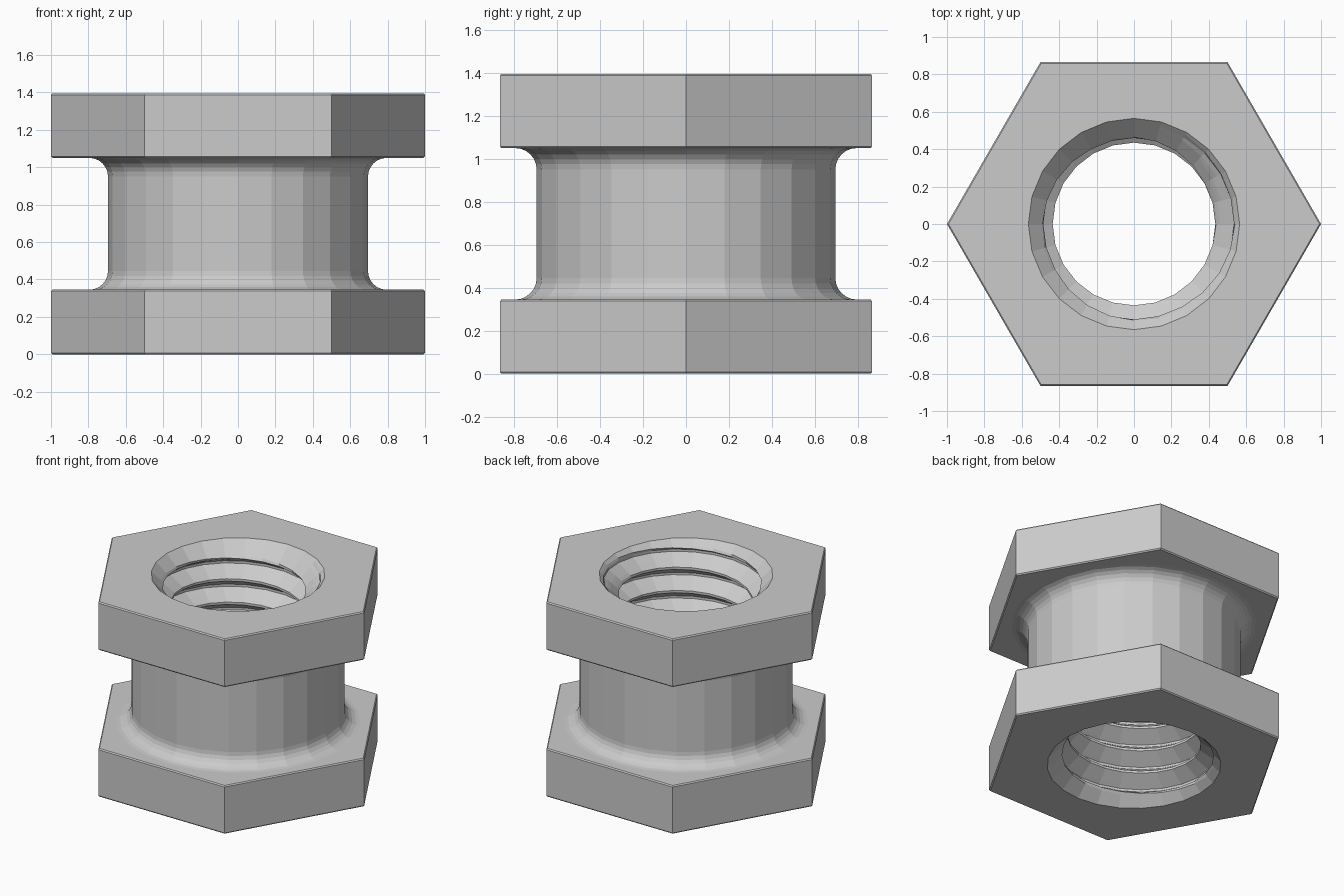
import bpy, bmesh
from math import pi, cos, sin

if "Cube" in bpy.data.objects:
    bpy.data.objects.remove(bpy.data.objects["Cube"])

SEG = 24                 # sides of neck and bore
H = 1.395                # total height
FLANGE = 0.345           # thickness of each hex flange
NECK, FILLET = 0.695, 0.10
MINOR, MAJOR, PITCH = 0.435, 0.535, 0.167
RIM = 0.565              # bore radius at the end faces
BEV = 0.008


def hex_radius(a, size):
    """Distance from the axis to a hexagon with a corner on +x."""
    return size * cos(pi / 6) / cos((a % (pi / 3)) - pi / 6)


def outer_half():
    """(is_hex, radius, z) from the top end face down to mid height."""
    low = H - FLANGE
    pts = [(True, 1 - BEV, H), (True, 1, H - BEV),
           (True, 1, low + BEV), (True, 1 - BEV, low)]
    for i in range(7):
        t = pi / 2 * i / 6
        pts.append((False, NECK + FILLET * (1 - sin(t)),
                    low - FILLET * (1 - cos(t))))
    return pts


top = outer_half()
outer = top + [(h, r, H - z) for h, r, z in reversed(top)]

# Thread profile over one pitch: root flat, flank, crest flat, flank
thread = []
for i in range(5):
    thread.append((0.1 + 0.4 * i / 4, MAJOR + (MINOR - MAJOR) * i / 4))
for i in range(5):
    thread.append((0.6 + 0.4 * i / 4, MINOR + (MAJOR - MINOR) * i / 4))
bore = [((turn + f) * PITCH, r) for turn in range(-2, int(H / PITCH) + 2)
        for f, r in thread]


def column(j):
    """Closed cross-section of the nut at one angle."""
    a = 2 * pi * j / SEG
    pts = []
    for z, r in bore:                       # helical bore with end chamfers
        z = min(max(z + PITCH * j / SEG, 0), H)
        r = RIM if z in (0, H) else max(r, RIM - z, RIM - (H - z))
        pts.append((r, z))
    for is_hex, r, z in outer:
        pts.append((hex_radius(a, r) if is_hex else r, z))
    return [(r * cos(a), r * sin(a), z) for r, z in pts]


bm = bmesh.new()
cols = [[bm.verts.new(p) for p in column(j)] for j in range(SEG + 1)]
n = len(cols[0])
for c, d in zip(cols, cols[1:]):
    for i in range(n):
        k = (i + 1) % n
        bm.faces.new((c[i], d[i], d[k], c[k]))
bmesh.ops.remove_doubles(bm, verts=bm.verts, dist=1e-4)
bmesh.ops.recalc_face_normals(bm, faces=bm.faces)

mesh = bpy.data.meshes.new("double_hex_nut")
bm.to_mesh(mesh)
bm.free()
nut = bpy.data.objects.new("double_hex_nut", mesh)
bpy.context.collection.objects.link(nut)
